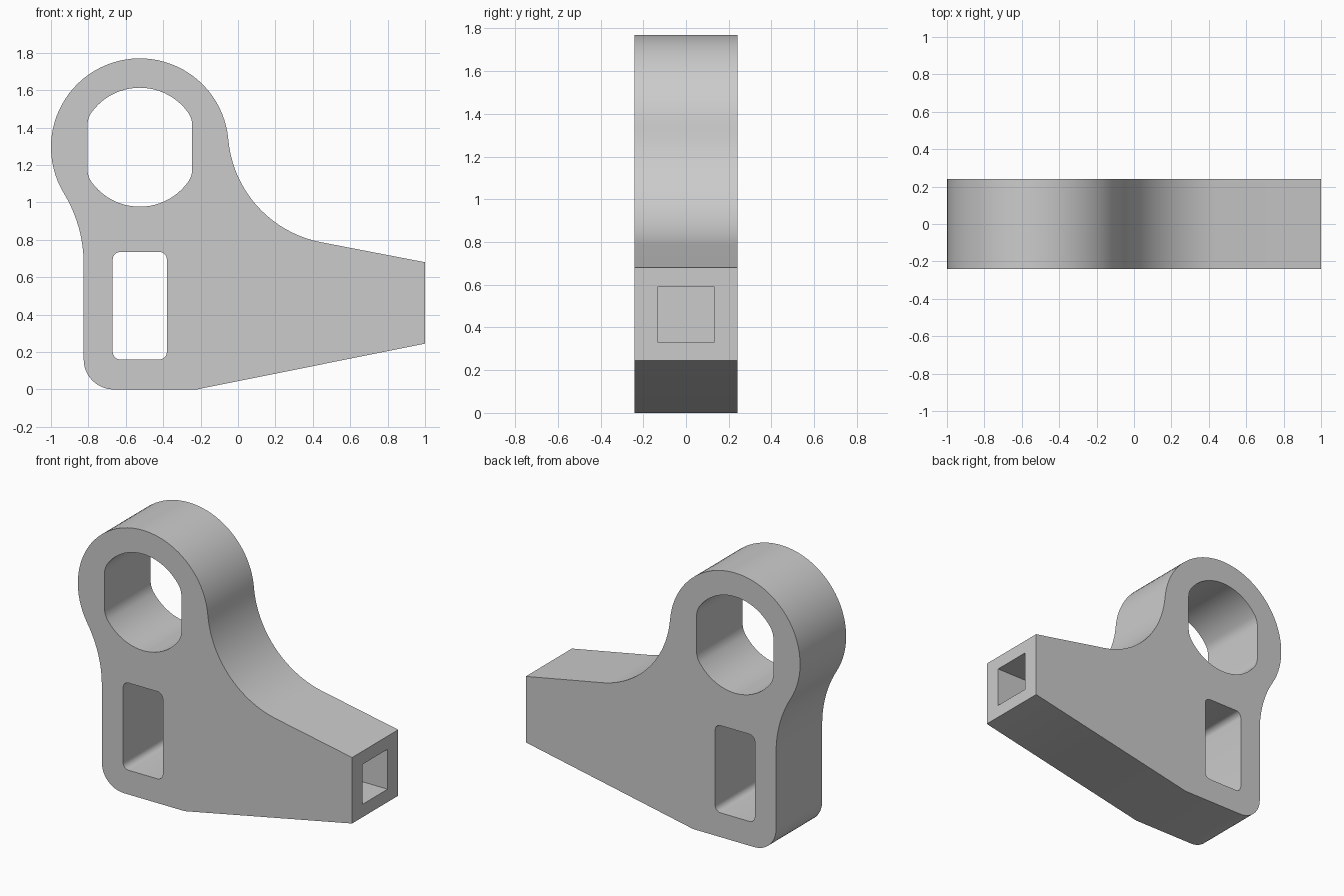
import bpy, bmesh, math

if "Cube" in bpy.data.objects:
    bpy.data.objects.remove(bpy.data.objects["Cube"])

HALF = 0.24          # half thickness of the plate
HEAD = (-0.525, 1.295)


def arc(cx, cz, r, a0, a1, n):
    """Points on an arc in the xz plane, angles in degrees."""
    return [(cx + r * math.cos(math.radians(a0 + (a1 - a0) * i / n)),
             cz + r * math.sin(math.radians(a0 + (a1 - a0) * i / n))) for i in range(n + 1)]


def prism(name, points, half):
    """Extrude an xz outline along y."""
    bm = bmesh.new()
    face = bm.faces.new([bm.verts.new((x, -half, z)) for x, z in points])
    ext = bmesh.ops.extrude_face_region(bm, geom=[face])
    bmesh.ops.translate(bm, vec=(0, 2 * half, 0),
                        verts=[v for v in ext["geom"] if isinstance(v, bmesh.types.BMVert)])
    bmesh.ops.recalc_face_normals(bm, faces=bm.faces)
    mesh = bpy.data.meshes.new(name)
    bm.to_mesh(mesh)
    bm.free()
    obj = bpy.data.objects.new(name, mesh)
    bpy.context.collection.objects.link(obj)
    return obj


def rounded_rect(x0, x1, z0, z1, r, n=5):
    return (arc(x1 - r, z1 - r, r, 0, 90, n) + arc(x0 + r, z1 - r, r, 90, 180, n)
            + arc(x0 + r, z0 + r, r, 180, 270, n) + arc(x1 - r, z0 + r, r, 270, 360, n))


# Bracket body: ring head, blended flanks, rounded foot and tapered arm
outline = arc(*HEAD, 0.475, 5, 211.2, 48)                 # head
outline += arc(-1.555, 0.67, 0.73, 31.2, 0, 10)[1:]       # left blend
outline += arc(-0.665, 0.16, 0.16, 180, 270, 12)          # foot corner
outline += [(-0.22, 0), (1.0, 0.245), (1.0, 0.68)]        # underside and arm end
outline += arc(0.56, 1.39, 0.614, 258.7, 185, 20)[:-1]    # right blend
body = prism("bracket_body", outline, HALF)

# Flat-sided round hole in the head
hx, hz = HEAD
f, big = 0.12, 0.318
dx, dz = 0.28 - f, 0.1167
t = math.degrees(math.atan2(dz, dx))
bore = (arc(hx + dx, hz + dz, f, 0, t, 6) + arc(hx, hz, big, t, 180 - t, 22)[1:-1]
        + arc(hx - dx, hz + dz, f, 180 - t, 180, 6) + arc(hx - dx, hz - dz, f, 180, 180 + t, 6)
        + arc(hx, hz, big, 180 + t, 360 - t, 22)[1:-1] + arc(hx + dx, hz - dz, f, 360 - t, 360, 6))

cutters = [
    prism("head_hole_cutter", bore, 0.5),
    prism("slot_cutter", rounded_rect(-0.67, -0.38, 0.16, 0.735, 0.04), 0.5),
    prism("socket_cutter", [(0.45, 0.33), (1.2, 0.33), (1.2, 0.593), (0.45, 0.593)], 0.13),
]
for c in cutters:
    c.hide_render = True
    c.hide_viewport = False
    mod = body.modifiers.new(c.name, 'BOOLEAN')
    mod.operation = 'DIFFERENCE'
    mod.solver = 'EXACT'
    mod.object = c

# Bake the cuts, then remove the cutters
bpy.context.view_layer.objects.active = body
body.select_set(True)
for c in cutters:
    bpy.ops.object.modifier_apply(modifier=c.name)
for c in cutters:
    bpy.data.objects.remove(c)

# Plain grey finish
grey = bpy.data.materials.new("grey")
grey.diffuse_color = (0.6, 0.6, 0.6, 1)
grey.use_nodes = True
grey.node_tree.nodes["Principled BSDF"].inputs["Base Color"].default_value = grey.diffuse_color
body.data.materials.clear()
body.data.materials.append(grey)
bpy.ops.object.shade_smooth_by_angle(angle=math.radians(30))
